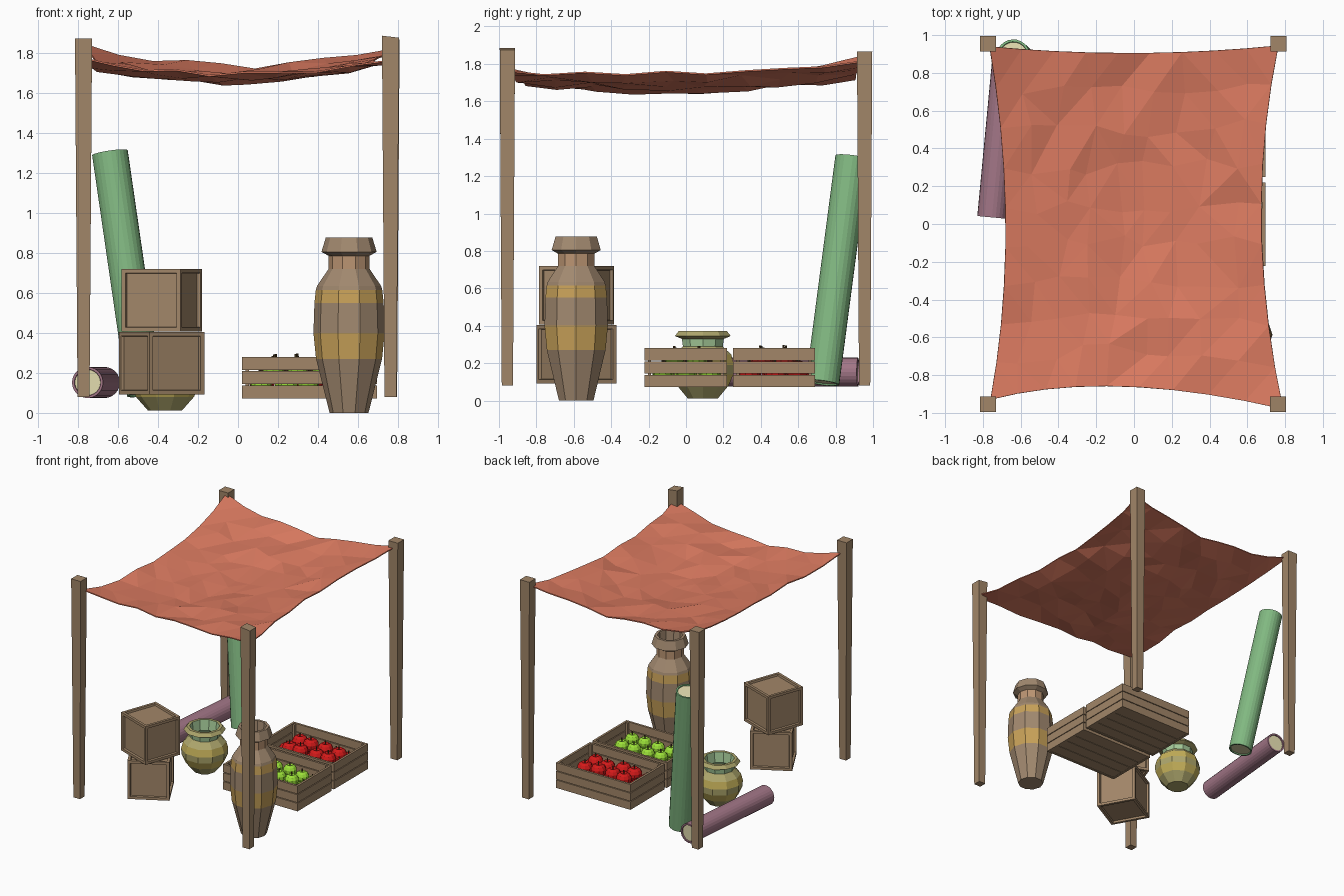
import bpy, bmesh, math, random
from mathutils import Vector, Matrix

if "Cube" in bpy.data.objects:
    bpy.data.objects.remove(bpy.data.objects["Cube"])

random.seed(7)

def mat(name, r, g, b):
    m = bpy.data.materials.new(name)
    m.diffuse_color = (r, g, b, 1)
    m.use_nodes = True
    m.node_tree.nodes["Principled BSDF"].inputs["Base Color"].default_value = m.diffuse_color
    return m

WOOD = mat("wood", 0.36, 0.24, 0.14)
CLAY = mat("clay", 0.36, 0.25, 0.16)
ORANGE = mat("orange", 0.58, 0.36, 0.10)
NECK = mat("neck", 0.50, 0.30, 0.17)
OLIVE = mat("olive", 0.42, 0.38, 0.15)
GOLD = mat("gold", 0.55, 0.43, 0.10)
MINT = mat("mint", 0.38, 0.60, 0.32)
GREEN = mat("green_cloth", 0.22, 0.48, 0.22)
PURPLE = mat("purple_cloth", 0.36, 0.18, 0.24)
CREAM = mat("cream", 0.75, 0.70, 0.42)
CORAL = mat("canopy_cloth", 0.72, 0.20, 0.12)
RED = mat("red_apple", 0.65, 0.01, 0.01)
LIME = mat("green_apple", 0.33, 0.75, 0.04)
STEM = mat("stem", 0.10, 0.06, 0.02)

def finish(name, bm, mats):
    bmesh.ops.recalc_face_normals(bm, faces=bm.faces[:])
    me = bpy.data.meshes.new(name)
    bm.to_mesh(me)
    bm.free()
    for m in mats:
        me.materials.append(m)
    ob = bpy.data.objects.new(name, me)
    bpy.context.collection.objects.link(ob)
    return ob

def add_box(bm, lo, hi):
    lo, hi = Vector(lo), Vector(hi)
    m = Matrix.Translation((lo + hi) / 2) @ Matrix.Diagonal((*(hi - lo), 1))
    return bmesh.ops.create_cube(bm, size=1, matrix=m)["verts"]

# Tapered corner posts
def post(name, x, y, top, tilt=0.0):
    bm = bmesh.new()
    for v in add_box(bm, (-0.03, -0.03, 0.08), (0.03, 0.03, top)):
        if v.co.z > 1:
            v.co.x *= 1.42
            v.co.y *= 1.36
            v.co.z -= tilt * v.co.x
        v.co += Vector((x, y, 0))
    finish(name, bm, [WOOD])

post("front_left_post", -0.772, -0.955, 1.87)
post("front_right_post", 0.762, -0.955, 1.88, 0.12)
post("back_left_post", -0.772, 0.955, 1.865)
post("back_right_post", 0.765, 0.955, 1.865)

# Sagging canopy: biquadratic patch with seeded wrinkles
CTRL = [[(-0.76, -0.93, 1.77), (-0.06, -0.86, 1.70), (0.79, -0.98, 1.765)],
        [(-0.68, -0.02, 1.715), (0.0, 0.0, 1.655), (0.675, 0.0, 1.755)],
        [(-0.765, 0.94, 1.84), (0.0, 0.905, 1.73), (0.765, 0.945, 1.815)]]

def quad(t):
    return ((1 - t) * (1 - 2 * t), 4 * t * (1 - t), t * (2 * t - 1))

N = 9
bm = bmesh.new()
grid = []
for j in range(N + 1):
    row = []
    for i in range(N + 1):
        a, b = quad(i / N), quad(j / N)
        p = Vector()
        for r in range(3):
            for c in range(3):
                p += Vector(CTRL[r][c]) * a[c] * b[r]
        if not (i in (0, N) and j in (0, N)):
            p.z += random.uniform(-0.018, 0.018)
            if 0 < i < N and 0 < j < N:
                p += Vector((random.uniform(-.04, .04), random.uniform(-.04, .04), 0))
        row.append(bm.verts.new(p))
    grid.append(row)
for j in range(N):
    for i in range(N):
        bm.faces.new((grid[j][i], grid[j][i + 1], grid[j + 1][i + 1], grid[j + 1][i]))
bmesh.ops.triangulate(bm, faces=bm.faces[:])
canopy = finish("canopy", bm, [CORAL])
sol = canopy.modifiers.new("thickness", "SOLIDIFY")
sol.thickness = 0.008
sol.offset = 0

# Faceted pots: each profile entry is radius, height, material of the band above
def pot(name, x, y, profile, mats, sides=10):
    bm = bmesh.new()
    rings = []
    for r, z, _ in profile:
        rings.append([bm.verts.new((x + r * math.cos(2 * math.pi * k / sides),
                                    y + r * math.sin(2 * math.pi * k / sides), z))
                      for k in range(sides)])
    bm.faces.new(rings[0])
    bm.faces.new(rings[-1])
    for lo, hi, (_, _, m) in zip(rings, rings[1:], profile):
        for k in range(sides):
            n = (k + 1) % sides
            bm.faces.new((lo[k], lo[n], hi[n], hi[k])).material_index = m
    finish(name, bm, mats)

pot("tall_jar", 0.555, -0.587,
    [(0.097, 0, 0), (0.165, 0.27, 1), (0.178, 0.40, 0), (0.173, 0.55, 1), (0.166, 0.615, 0),
     (0.160, 0.635, 0), (0.102, 0.72, 2), (0.102, 0.785, 0), (0.138, 0.805, 0), (0.116, 0.877, 0),
     (0.095, 0.877, 0), (0.085, 0.76, 0), (0.085, 0.72, 0), (0.14, 0.62, 0), (0.08, 0.04, 0)],
    [CLAY, ORANGE, NECK])
pot("round_pot", -0.365, 0.09,
    [(0.085, 0.012, 0), (0.145, 0.08, 1), (0.172, 0.14, 0), (0.175, 0.19, 1), (0.160, 0.245, 0),
     (0.112, 0.29, 2), (0.118, 0.33, 0), (0.157, 0.345, 0), (0.135, 0.372, 0),
     (0.112, 0.372, 2), (0.10, 0.29, 2), (0.145, 0.23, 2), (0.07, 0.04, 2)],
    [OLIVE, GOLD, MINT])

# Closed boxes with recessed panels on every side
def panel_box(name, z, angle):
    bm = bmesh.new()
    bmesh.ops.create_cube(bm, size=0.314)
    bmesh.ops.inset_individual(bm, faces=bm.faces[:], thickness=0.03, depth=0)
    panels = [f for f in bm.faces if all(len(e.link_faces) == 2 for e in f.edges)
              and f.calc_area() > 0.05]
    bmesh.ops.inset_individual(bm, faces=panels, thickness=0.004, depth=-0.016)
    bmesh.ops.transform(bm, verts=bm.verts[:], matrix=Matrix.Translation((-0.382, -0.585, z))
                        @ Matrix.Rotation(math.radians(angle), 4, "Z"))
    finish(name, bm, [WOOD])

panel_box("lower_box", 0.248, 29)
panel_box("upper_box", 0.563, -20)

# Rolled cloth with a recessed cream end
def roll(name, a, b, r, cloth):
    a, b = Vector(a), Vector(b)
    bm = bmesh.new()
    m = Matrix.Translation((a + b) / 2) @ (b - a).to_track_quat("Z", "Y").to_matrix().to_4x4()
    bmesh.ops.create_cone(bm, cap_ends=True, segments=24, radius1=r, radius2=r,
                          depth=(b - a).length, matrix=m)
    caps = [f for f in bm.faces if len(f.verts) > 4]
    bmesh.ops.inset_individual(bm, faces=caps, thickness=0.012, depth=0)
    bmesh.ops.inset_individual(bm, faces=caps, thickness=0.002, depth=-0.008)
    for f in caps:
        f.material_index = 1
    finish(name, bm, [cloth, CREAM])

roll("green_roll", (-0.465, 0.73, 0.095), (-0.64, 0.888, 1.30), 0.09, GREEN)
roll("purple_roll", (-0.752, 0.035, 0.152), (-0.668, 0.92, 0.152), 0.078, PURPLE)

# Open slatted crates
X0, X1 = 0.02, 0.695
def crate(name, y0, y1):
    bm = bmesh.new()
    t = 0.018
    for k in range(3):
        lo, hi = 0.073 + k * 0.071, 0.138 + k * 0.071
        for y in (y0, y1 - t):
            add_box(bm, (X0, y, lo), (X1, y + t, hi))
        for x in (X0, X1 - t):
            add_box(bm, (x, y0 + t, lo), (x + t, y1 - t, hi))
    for x in (X0 + t, X1 - 2 * t):
        for y in (y0 + t, y1 - 2 * t):
            add_box(bm, (x, y, 0.09), (x + t, y + t, 0.275))
    w = (y1 - y0 - 2 * t) / 4
    for k in range(4):
        y = y0 + t + k * w
        add_box(bm, (X0 + t, y + 0.002, 0.075), (X1 - t, y + w - 0.002, 0.093))
    finish(name, bm, [WOOD])

# Apples with little stems, in a lower layer and a loose upper one
def apples(name, y0, y1, colour, r):
    bm = bmesh.new()
    spots = [(i, j, 0.155) for i in range(5) for j in range(3)]
    spots += [(i + 0.5, j + 0.5, 0.222) for i in range(4) for j in range(2)]
    for i, j, z in spots:
        c = Vector((X0 + 0.10 + i * 0.119 + random.uniform(-.012, .012),
                    y0 + 0.095 + j * (y1 - y0 - 0.19) / 2 + random.uniform(-.012, .012),
                    z + random.uniform(-.008, .008)))
        m = Matrix.Translation(c) @ Matrix.Diagonal((1, 1, 0.9, 1))
        vs = bmesh.ops.create_uvsphere(bm, u_segments=10, v_segments=7, radius=r, matrix=m)["verts"]
        max(vs, key=lambda v: v.co.z).co.z -= r * 0.25
        s = bmesh.ops.create_cone(bm, segments=4, radius1=0.004, radius2=0.006, depth=0.03,
                                  cap_ends=True, matrix=Matrix.Translation(c + Vector((0, 0, r * 0.9))))
        for f in {f for v in s["verts"] for f in v.link_faces}:
            f.material_index = 1
    finish(name, bm, [colour, STEM])

crate("front_crate", -0.222, 0.22)
crate("back_crate", 0.25, 0.69)
apples("green_apples", -0.222, 0.22, LIME, 0.053)
apples("red_apples", 0.25, 0.69, RED, 0.06)
